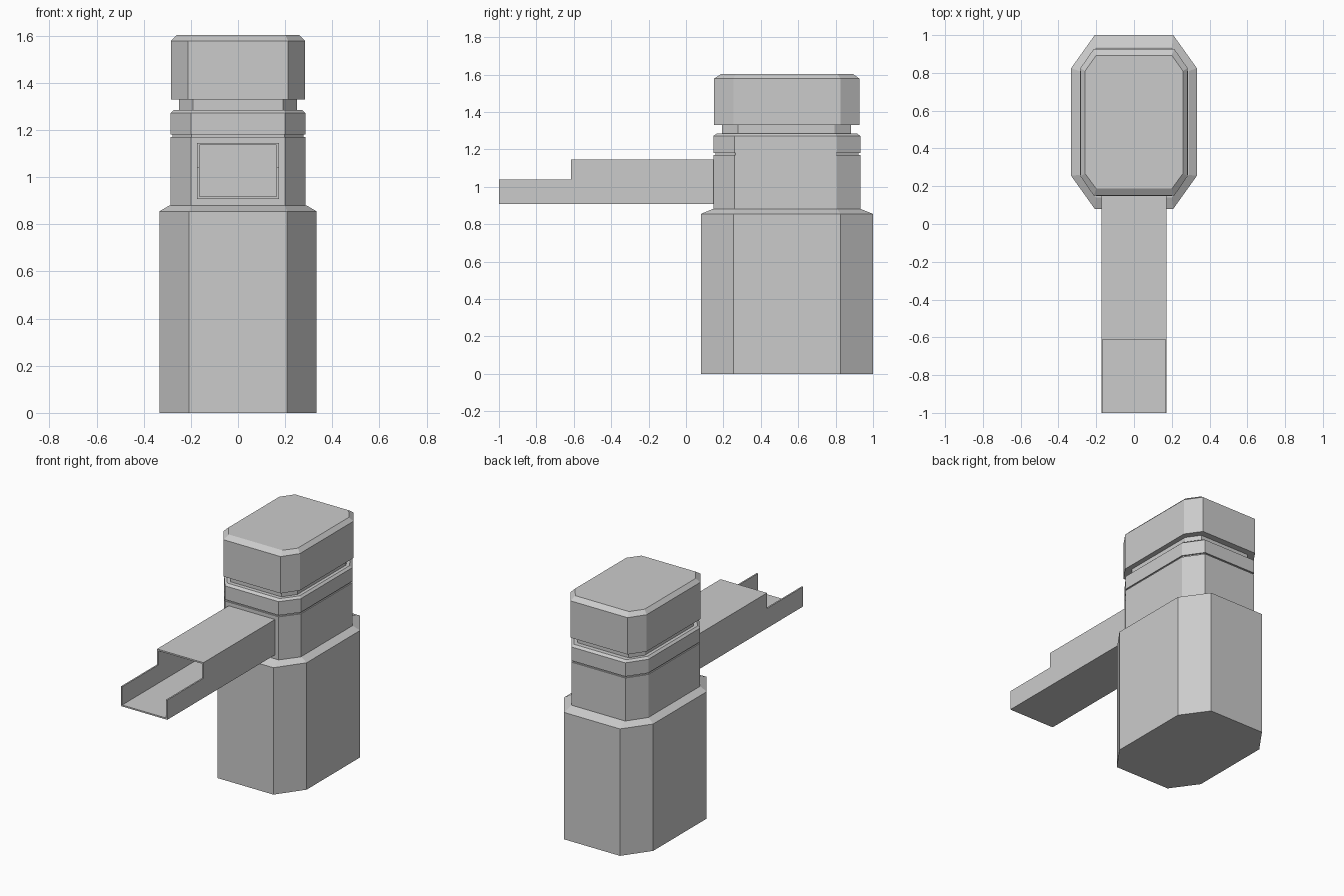
import bpy, bmesh

if "Cube" in bpy.data.objects:
    bpy.data.objects.remove(bpy.data.objects["Cube"])


def make_object(name, bm):
    bmesh.ops.recalc_face_normals(bm, faces=bm.faces)
    mesh = bpy.data.meshes.new(name)
    bm.to_mesh(mesh)
    bm.free()
    obj = bpy.data.objects.new(name, mesh)
    bpy.context.collection.objects.link(obj)
    return obj


def octagon(hw, flat, y0, y1, c0, c1):
    # hw: half width, flat: half width of front face, c0..c1: side face span in y
    return [(-flat, y0), (flat, y0), (hw, c0), (hw, c1),
            (flat, y1), (-flat, y1), (-hw, c1), (-hw, c0)]


def loft(name, rings):
    # stack of (z, octagon) rings, capped at both ends
    bm = bmesh.new()
    loops = [[bm.verts.new((x, y, z)) for x, y in pts] for z, pts in rings]
    for a, b in zip(loops, loops[1:]):
        for i in range(8):
            j = (i + 1) % 8
            bm.faces.new((a[i], a[j], b[j], b[i]))
    bm.faces.new(loops[0][::-1])
    bm.faces.new(loops[-1])
    return make_object(name, bm)


def channel(name, hw, z_floor, z_rim, t, y0, y1):
    # U-shaped trough section swept along y; floor above rim turns it upside down
    s = t if z_rim > z_floor else -t
    pts = [(-hw, z_rim), (-hw, z_floor), (hw, z_floor), (hw, z_rim),
           (hw - t, z_rim), (hw - t, z_floor + s), (-hw + t, z_floor + s), (-hw + t, z_rim)]
    bm = bmesh.new()
    face = bm.faces.new([bm.verts.new((x, y0, z)) for x, z in pts])
    ext = bmesh.ops.extrude_face_region(bm, geom=[face], use_keep_orig=True)
    verts = [g for g in ext["geom"] if isinstance(g, bmesh.types.BMVert)]
    bmesh.ops.translate(bm, verts=verts, vec=(0, y1 - y0, 0))
    return make_object(name, bm)


base = octagon(0.333, 0.208, 0.08, 1.0, 0.255, 0.825)
base_top = octagon(0.29, 0.20, 0.14, 0.937, 0.26, 0.81)
body = octagon(0.286, 0.20, 0.147, 0.932, 0.26, 0.808)
groove = octagon(0.278, 0.197, 0.157, 0.922, 0.265, 0.803)
band_top = octagon(0.272, 0.195, 0.165, 0.914, 0.266, 0.80)
neck = octagon(0.25, 0.19, 0.192, 0.883, 0.277, 0.795)
cap = octagon(0.284, 0.213, 0.15, 0.927, 0.253, 0.825)
cap_top = octagon(0.259, 0.20, 0.187, 0.893, 0.267, 0.81)

# Wide pedestal with bevelled shoulder
loft("pedestal", [(0, base), (0.855, base), (0.88, base_top)])
# Main body, thin groove and collar band
loft("body", [(0.88, body), (1.17, body), (1.17, groove), (1.18, groove),
              (1.18, body), (1.272, body), (1.285, band_top)])
# Recessed neck under the cap
loft("neck", [(1.285, neck), (1.33, neck)])
# Bevelled cap
loft("cap", [(1.33, cap), (1.578, cap), (1.603, cap_top)])

# Spout: open trough with a shorter cover over its inner part
channel("spout_trough", 0.173, 0.907, 1.04, 0.01, -1.0, 0.148)
channel("spout_cover", 0.173, 1.145, 1.04, 0.01, -0.615, 0.148)
